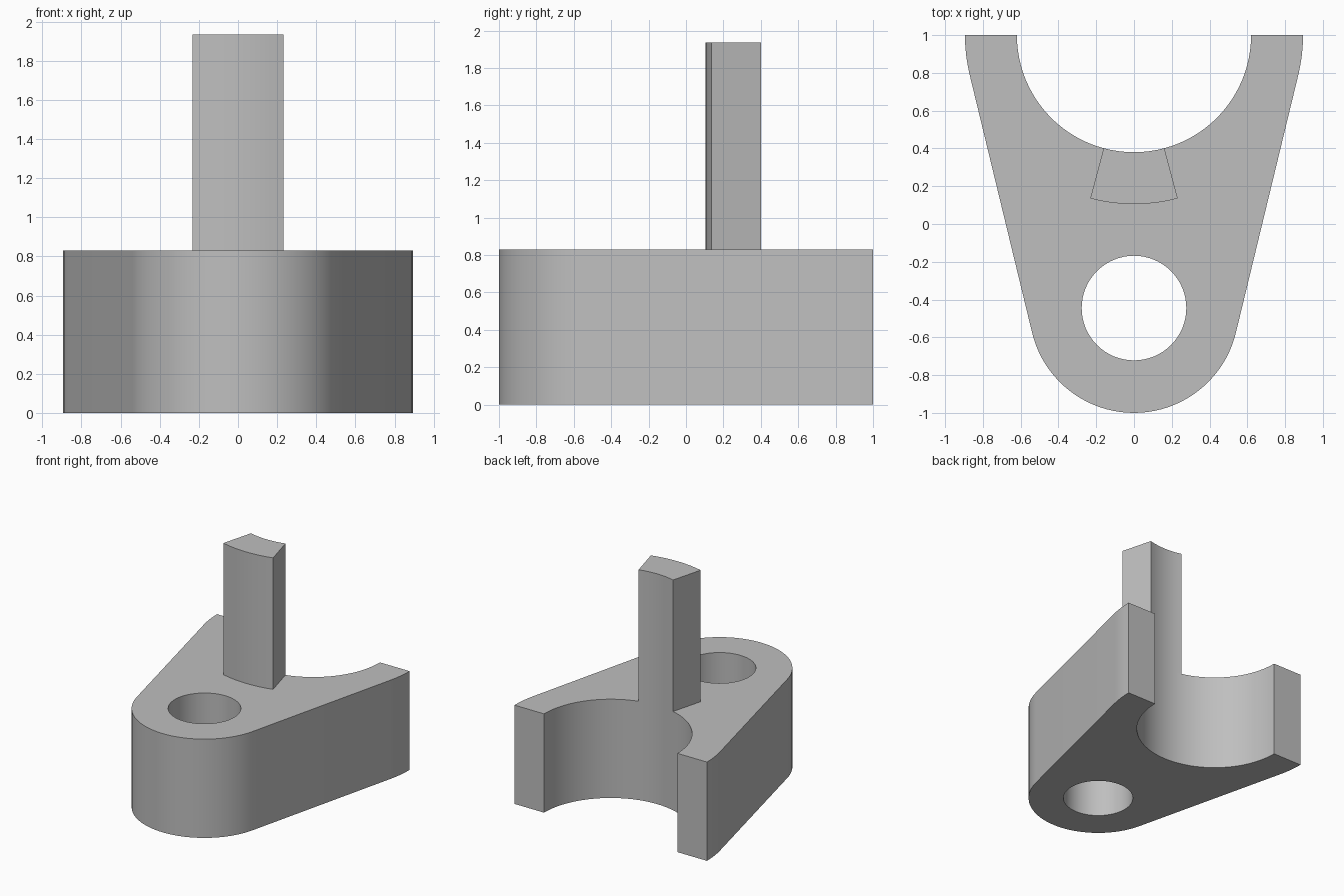
import bpy, bmesh
from math import radians, degrees, asin, cos, sin

cube = bpy.data.objects.get("Cube")
if cube:
    bpy.data.objects.remove(cube, do_unlink=True)

# Main dimensions
SADDLE_Y, BORE_R, SADDLE_R = 1.0, 0.62, 0.895
EYE_Y, HOLE_R, EYE_R = -0.445, 0.277, 0.555
BASE_TOP, POST_TOP = 0.83, 1.935

grey = bpy.data.materials.new("plain grey")
grey.use_nodes = True
grey.diffuse_color = (0.52, 0.52, 0.52, 1)
grey.node_tree.nodes["Principled BSDF"].inputs["Base Color"].default_value = grey.diffuse_color


def arc(cy, r, start, end, steps):
    """Points on an arc centred on (0, cy), angles in degrees."""
    angles = [radians(start + (end - start) * i / steps) for i in range(steps + 1)]
    return [(r * cos(a), cy + r * sin(a)) for a in angles]


def prism(name, loops, z0, z1):
    """Fill closed outlines (inner ones become holes) and extrude upwards."""
    bm = bmesh.new()
    edges = []
    for loop in loops:
        verts = [bm.verts.new((x, y, z0)) for x, y in loop]
        edges += [bm.edges.new((v, verts[i - 1])) for i, v in enumerate(verts)]
    bmesh.ops.triangle_fill(bm, edges=edges, use_beauty=True)
    result = bmesh.ops.extrude_face_region(bm, geom=bm.faces[:], use_keep_orig=True)
    top = [v for v in result["geom"] if isinstance(v, bmesh.types.BMVert)]
    bmesh.ops.translate(bm, verts=top, vec=(0, 0, z1 - z0))
    bmesh.ops.recalc_face_normals(bm, faces=bm.faces[:])
    mesh = bpy.data.meshes.new(name)
    bm.to_mesh(mesh)
    bm.free()
    mesh.materials.append(grey)
    obj = bpy.data.objects.new(name, mesh)
    bpy.context.collection.objects.link(obj)
    bpy.ops.object.select_all(action="DESELECT")
    obj.select_set(True)
    bpy.context.view_layer.objects.active = obj
    bpy.ops.object.shade_smooth_by_angle(angle=radians(30))
    return obj


# Base: half saddle and rounded eye joined by tangent flanks
tangent = degrees(asin((SADDLE_R - EYE_R) / (SADDLE_Y - EYE_Y)))
outline = (arc(SADDLE_Y, SADDLE_R, 0, -tangent, 4)
           + arc(EYE_Y, EYE_R, -tangent, tangent - 180, 40)
           + arc(SADDLE_Y, SADDLE_R, tangent - 180, -180, 4)
           + arc(SADDLE_Y, BORE_R, -180, 0, 48))
hole = arc(EYE_Y, HOLE_R, 0, 360, 64)[:-1]
prism("base", [outline, hole], 0, BASE_TOP)

# Post: ring sector rising flush with the bore
sector = arc(SADDLE_Y, BORE_R, -105, -75, 8) + arc(SADDLE_Y, SADDLE_R, -75, -105, 8)
prism("post", [sector], BASE_TOP, POST_TOP)
